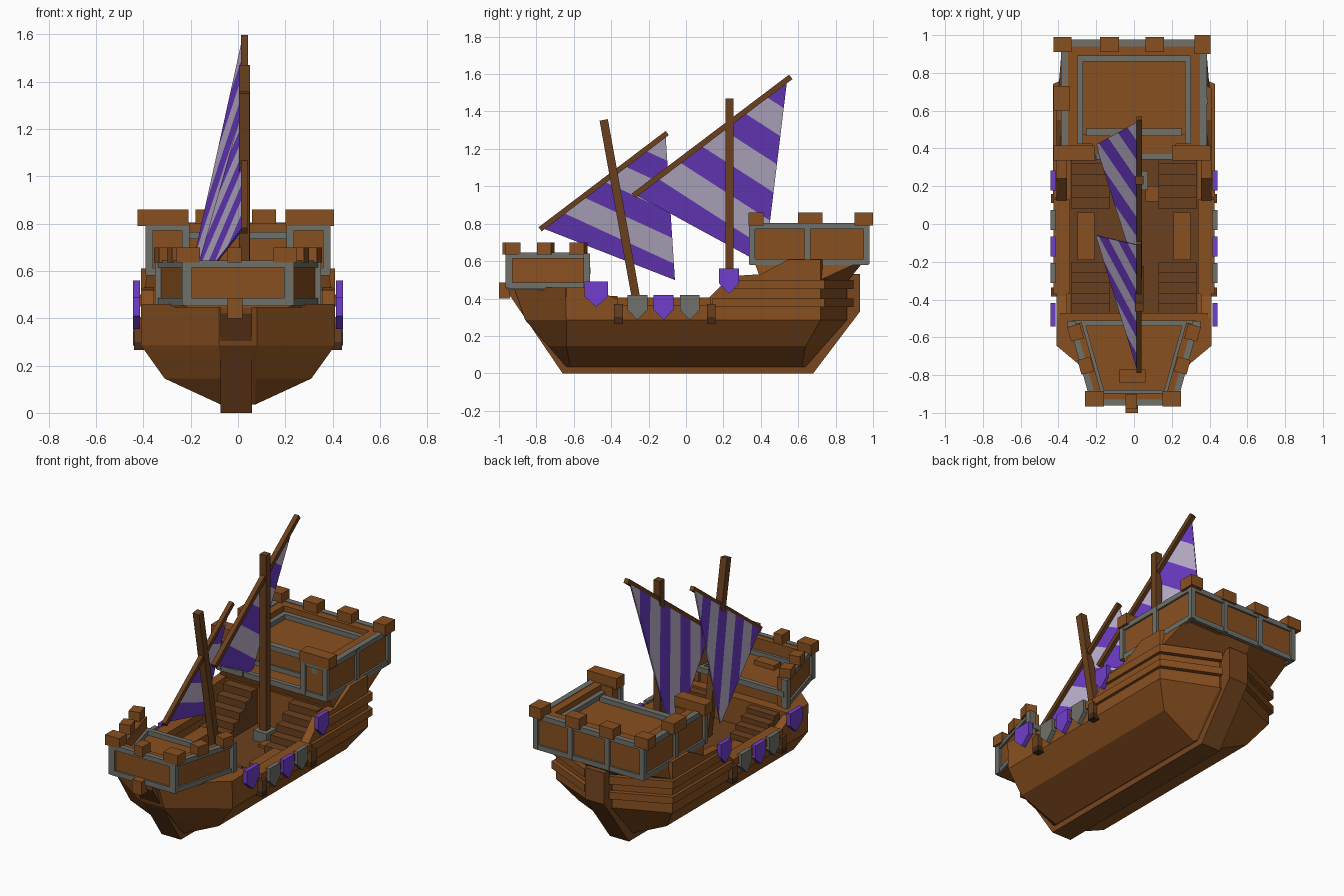
import bpy, bmesh, math
from mathutils import Vector, Matrix

if "Cube" in bpy.data.objects:
    bpy.data.objects.remove(bpy.data.objects["Cube"])

def lin(c):
    return tuple((v / 255 / 12.92) if v < 11 else ((v / 255 + .055) / 1.055) ** 2.4 for v in c) + (1,)

def material(name, rgb):
    m = bpy.data.materials.new(name)
    m.diffuse_color = lin(rgb)
    m.use_nodes = True
    m.node_tree.nodes["Principled BSDF"].inputs["Base Color"].default_value = m.diffuse_color
    return m

WOOD = material("oak wood", (137, 80, 32))
DARK = material("dark wood", (106, 64, 30))
KEEL = material("keel wood", (120, 71, 32))
GREY = material("iron grey", (112, 113, 106))
PURPLE = material("purple", (112, 62, 204))
PALE = material("pale cloth", (196, 184, 212))
BLACK = material("blackened wood", (66, 42, 24))

def mesh(name, verts, faces, mats, mirror=False):
    me = bpy.data.meshes.new(name)
    me.from_pydata([tuple(v) for v in verts], [], faces)
    for m in (mats if isinstance(mats, list) else [mats]):
        me.materials.append(m)
    ob = bpy.data.objects.new(name, me)
    bpy.context.collection.objects.link(ob)
    if mirror:
        ob.modifiers.new("mirror", 'MIRROR').use_mirror_merge = False
    return ob

def loft(name, rings, mat, mirror=False):
    """Skin rings of equal length and cap both ends."""
    n = len(rings[0])
    faces = [[k * n + i, k * n + (i + 1) % n, (k + 1) * n + (i + 1) % n, (k + 1) * n + i]
             for k in range(len(rings) - 1) for i in range(n)]
    faces += [list(range(n))[::-1], [(len(rings) - 1) * n + i for i in range(n)]]
    return mesh(name, [v for r in rings for v in r], faces, mat, mirror)

def prism(name, pts, z0, z1, mat):
    return loft(name, [[(x, y, z) for x, y in pts] for z in (z0, z1)], mat)

def box(name, x, y, z, mat, rot=0, mirror=False):
    """Box from (min, max) ranges, optionally turned about its centre."""
    c = Vector((sum(x) / 2, sum(y) / 2, 0))
    R = Matrix.Rotation(rot, 3, 'Z')
    pts = [R @ (Vector((a, b, 0)) - c) + c for a, b in
           ((x[0], y[0]), (x[1], y[0]), (x[1], y[1]), (x[0], y[1]))]
    return loft(name, [[(p.x, p.y, k) for p in pts] for k in z], mat, mirror)

def beam(name, a, b, w, mat):
    """Square beam between two points in a plane of constant x."""
    a, b = Vector(a), Vector(b)
    u = Vector((w / 2, 0, 0))
    v = (b - a).normalized().cross(u)
    return loft(name, [[p + u + v, p - u + v, p - u - v, p + u - v] for p in (a, b)], mat)

def ribbon(name, pts, out, inn, mat, mirror=False):
    """Wall along (x, y, z0, z1) points, counter-clockwise, with mitred corners."""
    P = [Vector(p[:2]) for p in pts]
    rings = []
    for i, p in enumerate(pts):
        ns = []
        for a, b in ((i - 1, i), (i, i + 1)):
            if a >= 0 and b < len(P):
                d = (P[b] - P[a]).normalized()
                ns.append(Vector((-d.y, d.x)))
        n = sum(ns, Vector((0, 0))).normalized()
        n = n / max(.4, n.dot(ns[0]))
        o, q = P[i] - n * out, P[i] + n * inn
        rings.append([(o.x, o.y, p[2]), (o.x, o.y, p[3]), (q.x, q.y, p[3]), (q.x, q.y, p[2])])
    return loft(name, rings, mat, mirror)

def flat(path, z0, z1):
    return [(x, y, z0, z1) for x, y in path]

# Hull: lofted plan outlines from keel to deck
def outline(we, yb, w, ya, yc, ye):
    half = [(we, -yb), (w, -ya), (w, yc), (we, ye)]
    return half + [(-x, y) for x, y in half[::-1]]

levels = [(.035, outline(.07, .64, .072, .62, .62, .64)),
          (.145, outline(.075, .735, .31, .64, .64, .735)),
          (.285, outline(.08, .86, .41, .64, .72, .86))]
loft("hull", [[(x, y, z) for x, y in o] for z, o in levels], WOOD)

# Bulwarks with a low waist, plus strakes
side = [(.08, -.86, .46), (.41, -.64, .46), (.41, -.5, .46), (.41, -.38, .40), (.41, .12, .40),
        (.41, .24, .52), (.41, .40, .53), (.41, .55, .61), (.41, .72, .61), (.08, .86, .56)]
ribbon("bulwark", [(x, y, .285, z) for x, y, z in side], 0, .055, WOOD, True)
aft_line = [(.41, .14), (.41, .73), (.08, .88)]
ribbon("lower_strake", flat(aft_line, .355, .40), .018, .01, WOOD, True)
ribbon("upper_strake", flat([(.41, .23)] + aft_line[1:], .45, .50), .018, .01, WOOD, True)
ribbon("waist_rail", flat([(.41, -.37), (.41, .13)], .36, .405), .015, .07, WOOD, True)

# Keel with stem and stern posts
keel = [(-.66, 0), (.68, 0), (.93, .33), (.93, .53), (.84, .53), (.84, .30), (.62, .05),
        (-.62, .05), (-.84, .30), (-.84, .46), (-.95, .46), (-.945, .42)]
loft("keel", [[(x, y, z) for y, z in keel] for x in (-.075, .06)], KEEL)
box("bow_block", (-.045, .02), (-1, -.94), (.40, .485), WOOD)

# Raised decks; the bow flares forward towards the forecastle
bow = [[(.08, e, z), (.41, k, z), (.39, -.47, z), (-.39, -.47, z), (-.41, k, z), (-.08, e, z)]
       for e, k, z in ((-.86, -.64, .285), (-.92, -.645, .46))]
loft("fore_deck", bow, WOOD)
prism("aft_deck", [(.39, .38), (.39, .71), (.08, .85), (-.08, .85), (-.39, .71), (-.39, .38)], .28, .52, WOOD)

# Stairs fore and aft on both sides
for i in range(5):
    y = .08 + i * .06
    box("aft_stair", (.13, .33), (y, .40), (.28, .335 + i * .045), DARK, mirror=True)
    y = -.20 - i * .055
    box("fore_stair", (.13, .33), (-.49, y), (.28, .315 + i * .033), DARK, mirror=True)
box("bench", (.21, .30), (-.19, .06), (.28, .35), WOOD, mirror=True)
box("main_deck", (-.34, .34), (-.47, .38), (.28, .292), DARK)
box("crate", (.06, .13), (.12, .20), (.28, .31), WOOD)

# Forecastle
fc = [(-.33, -.535), (-.215, -.95), (.215, -.95), (.33, -.535)]
prism("forecastle_floor", fc, .445, .535, WOOD)
ribbon("forecastle_wall", flat(fc, .46, .64), 0, .055, WOOD)
ribbon("forecastle_bottom_trim", flat(fc, .452, .485), .012, .01, GREY)
ribbon("forecastle_top_trim", flat(fc, .615, .645), .012, .02, GREY)
ribbon("forecastle_inner_trim", flat(fc, .535, .565), -.05, .072, GREY)
box("forecastle_sill", (-.33, .33), (-.54, -.51), (.53, .565), GREY)
box("stem_top", (-.08, .06), (-.84, -.77), (.53, .565), WOOD)
for x, y in fc:
    box("forecastle_post", (x - .021, x + .021), (y - .014, y + .022), (.455, .642), GREY)
for x, y, w, r in ((-.21, -.925, .10, 0), (-.015, -.94, .06, 0), (.20, -.925, .10, 0),
                   (-.255, -.75, .07, .27), (.255, -.75, .07, -.27),
                   (-.31, -.575, .07, .27), (.31, -.575, .07, -.27)):
    box("forecastle_merlon", (x - w / 2, x + w / 2), (y - .04, y + .04), (.635, .70), WOOD, r)

# Aft castle on a flared base
base = [(.40, .40), (.40, .72), (.08, .87), (-.08, .87), (-.40, .72), (-.40, .40)]
flare = [(.38, .36), (.38, .96), (.08, .96), (-.08, .96), (-.38, .96), (-.38, .36)]
loft("castle_base", [[(x, y, .50) for x, y in base], [(x, y, .61) for x, y in flare]], WOOD)
ac = [(.22, .352), (.375, .352), (.375, .965), (-.375, .965), (-.375, .352), (-.22, .352)]
ribbon("castle_wall", flat(ac, .59, .80), 0, .075, WOOD)
ribbon("castle_bottom_trim", flat(ac, .58, .612), .012, .01, GREY)
ribbon("castle_top_trim", flat(ac, .772, .804), .012, .025, GREY)
ribbon("castle_inner_trim", flat(ac[1:5], .73, .765), -.07, .105, GREY)
box("castle_sill", (-.20, .20), (.342, .37), (.58, .615), GREY)
# Raised inner floor with an iron-framed front
box("castle_floor", (-.31, .31), (.475, .90), (.60, .735), WOOD)
for z in (.61, .735):
    box("floor_rail", (-.25, .25), (.465, .505), (z, z + .03), GREY)
box("floor_post", (.22, .255), (.465, .505), (.60, .765), GREY, mirror=True)
for x, y in ac + [(.375, .65), (-.375, .65), (.13, .965), (-.13, .965)]:
    box("castle_post", (x - .016, x + .016), (y - .016, y + .016), (.585, .80), GREY)
for x0, x1, y0, y1 in ((-.425, -.21, .335, .415), (.20, .405, .335, .415), (-.425, -.34, .60, .73),
                       (-.425, -.33, .91, .99), (-.18, -.08, .91, .99), (.06, .16, .91, .99), (.32, .405, .90, 1.0)):
    box("castle_merlon", (x0, x1), (y0, y1), (.79, .86), WOOD)

# Masts and yards
box("main_mast_foot", (-.02, .075), (.18, .28), (.28, .355), GREY)
box("main_mast", (.005, .05), (.21, .255), (.28, 1.47), DARK)
beam("fore_mast", (.027, -.245, .28), (.027, -.44, 1.355), .045, DARK)
beam("fore_yard", (.027, -.78, .77), (.027, -.10, 1.285), .028, DARK)
beam("main_yard", (.027, -.28, .95), (.027, .56, 1.585), .03, DARK)

# Triangular sails: each side is a sheet cut into stripes along (c-a) - k(b-a)
def sail(name, a, b, c, n, k, shift):
    a, b, c = Vector(a), Vector(b), Vector(c)
    u, v = b - a, c - a
    normal = u.cross(v).normalized()
    cut = normal.cross(v - u * k).normalized()
    span = cut.dot(u)
    ob = mesh(name, [a, b, c], [[0, 1, 2]], [PURPLE, PALE])
    bm = bmesh.new()
    bm.from_mesh(ob.data)
    for i in range(1, n):
        bmesh.ops.bisect_plane(bm, geom=bm.verts[:] + bm.edges[:] + bm.faces[:],
                               plane_co=a + u * (i / n), plane_no=cut)
    for f in bm.faces:
        s = cut.dot(f.calc_center_median() - a) / span
        f.material_index = int(s * n) % 2
    bmesh.ops.translate(bm, verts=bm.verts, vec=normal * shift)
    bm.to_mesh(ob.data)
    bm.free()
    ob.modifiers.new("cloth", 'SOLIDIFY').thickness = .002

for label, pts, n in (("fore_sail", ((.018, -.77, .778), (.018, -.11, 1.275), (-.20, -.06, .50)), 6),
                      ("main_sail", ((.018, -.27, .957), (.018, .54, 1.57), (-.20, .42, .58)), 7)):
    sail(label + "_right_face", *pts, n, .06, -.003)
    sail(label + "_left_face", *pts, 8, .46, .003)

# Shields along both sides and dark rubbing blocks
for y, z, m in ((-.48, .49, PURPLE), (-.26, .42, GREY), (-.12, .42, PURPLE), (.02, .42, GREY), (.23, .56, PURPLE)):
    w = .062 if y < -.4 else .053
    shape = [(y - w, z), (y - w, z - .08), (y, z - .135), (y + w, z - .08), (y + w, z)]
    loft("shield", [[(x, p, q) for p, q in shape] for x in (.415, .443)], m, True)
for y in (-.36, .135):
    box("side_block", (.39, .44), (y - .024, y + .024), (.30, .37), DARK, mirror=True)
    box("side_block_end", (.39, .44), (y - .024, y + .024), (.265, .30), BLACK, mirror=True)
